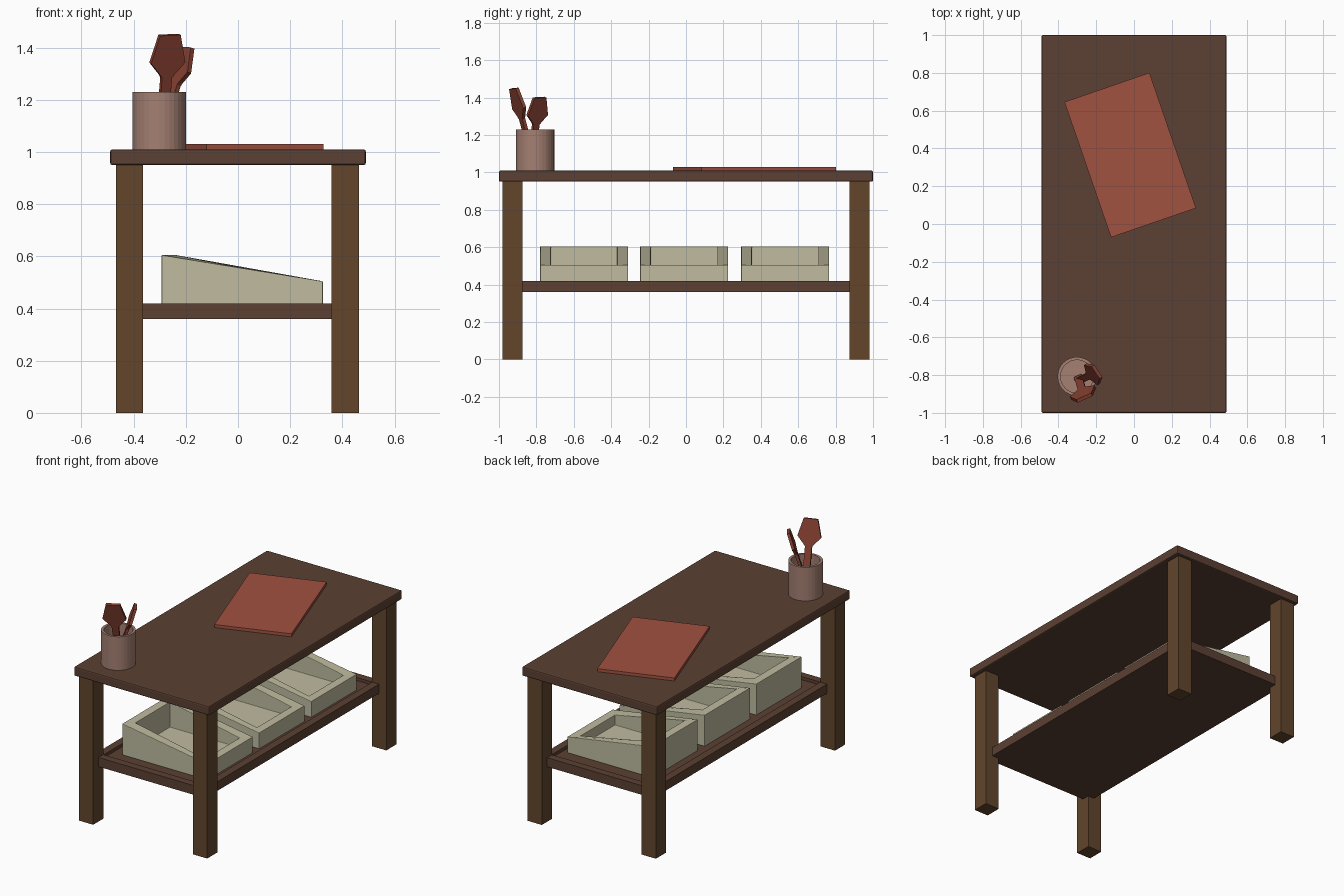
import bpy, bmesh, math
from mathutils import Vector, Matrix

if "Cube" in bpy.data.objects:
    bpy.data.objects.remove(bpy.data.objects["Cube"])


def material(name, rgb):
    m = bpy.data.materials.new(name)
    m.diffuse_color = [(c / 255) ** 2.2 for c in rgb] + [1]
    m.use_nodes = True
    m.node_tree.nodes["Principled BSDF"].inputs["Base Color"].default_value = m.diffuse_color
    return m


DARK = material("dark_wood", (92, 66, 54))
LEG = material("leg_wood", (98, 71, 47))
CREAM = material("cream", (190, 186, 158))
CLAY = material("clay", (163, 127, 114))
RED = material("red", (158, 82, 66))
RUST = material("rust", (134, 66, 52))


def finish(name, bm, mat, bevel=0):
    bmesh.ops.recalc_face_normals(bm, faces=bm.faces)
    me = bpy.data.meshes.new(name)
    bm.to_mesh(me)
    bm.free()
    me.materials.append(mat)
    ob = bpy.data.objects.new(name, me)
    bpy.context.collection.objects.link(ob)
    if bevel:
        mod = ob.modifiers.new("bevel", "BEVEL")
        mod.width, mod.segments = bevel, 2
    return ob


def box_bm(lo, hi):
    lo, hi = Vector(lo), Vector(hi)
    bm = bmesh.new()
    bmesh.ops.create_cube(bm, size=1)
    for v in bm.verts:
        v.co = (lo + hi) / 2 + v.co * (hi - lo)
    bm.faces.ensure_lookup_table()
    return bm


def top_face(bm):
    return max(bm.faces, key=lambda f: f.calc_center_median().z)


def sink_top(bm, rim, floor_z):
    # Inset the top face and sink it to make a hollow with upright walls
    f = top_face(bm)
    bmesh.ops.inset_region(bm, faces=[f], thickness=rim, use_even_offset=True)
    ring = list(f.verts)
    new = bmesh.ops.extrude_discrete_faces(bm, faces=[f])["faces"][0]
    for v in new.verts:
        v.co.z = floor_z
    return [v for v in ring if v.is_valid and v not in new.verts[:]]


# Table top
finish("table_top", box_bm((-.49, -1, .95), (.49, 1, 1.01)), DARK, .008)

# Legs
for sx, cx in (("left", -.416), ("right", .411)):
    for sy, cy in (("front", -.927), ("back", .927)):
        finish(f"{sy}_{sx}_leg", box_bm((cx - .052, cy - .053, 0), (cx + .052, cy + .053, .955)), LEG)

# Lower shelf with a raised rim
bm = box_bm((-.41, -.925, .36), (.41, .925, .42))
sink_top(bm, .05, .40)
finish("lower_shelf", bm, DARK)

# Sloping open trays
for i, y in enumerate((-.545, -.01, .53)):
    bm = box_bm((-.293, y - .235, .40), (.325, y + .235, .605))
    for v in bm.verts:
        if v.co.z > .5 and v.co.x > 0:
            v.co.z = .505
    sink_top(bm, .057, .44)
    for v in bm.verts:
        if v.co.z > .58:
            v.co.z = .605
    finish(f"tray_{i + 1}", bm, CREAM, .003)

# Board lying on the table
board = finish("board", box_bm((-.238, -.379, 0), (.238, .379, .02)), RED)
board.location = (-.02, .365, 1.01)
board.rotation_euler.z = math.radians(19)

# Utensil pot
bm = bmesh.new()
bmesh.ops.create_cone(bm, cap_ends=True, segments=32, radius1=.103, radius2=.103, depth=.22,
                      matrix=Matrix.Translation((-.302, -.807, 1.12)))
sink_top(bm, .016, 1.03)
pot = finish("utensil_pot", bm, CLAY)


# Spatulas: one flat outline, placed along a leaning axis
def spatula(name, base, axis, across, size):
    half = [(.021, 0), (.021, .255), (.03, .268), (.072, .315), (.043, .425)]
    outline = half + [(-u, v) for u, v in reversed(half)]
    up = Vector(axis).normalized()
    n = Vector(across).cross(up).normalized()
    w = up.cross(n)
    bm = bmesh.new()
    rings = []
    for t in (-.009, .009):
        rings.append([bm.verts.new(Vector(base) + w * u * size + up * v * size + n * t)
                      for u, v in outline])
    k = len(outline)
    for i in range(k):
        j = (i + 1) % k
        bm.faces.new((rings[0][i], rings[0][j], rings[1][j], rings[1][i]))
    bm.faces.new(rings[0][::-1])
    bm.faces.new(rings[1])
    finish(name, bm, RUST)


spatula("large_spatula", (-.295, -.81, 1.04), (.08, -.27, 1), (.9, .42, 0), 1)
spatula("small_spatula", (-.30, -.833, 1.04), (.29, .14, 1), (-.57, .82, 0), .89)
